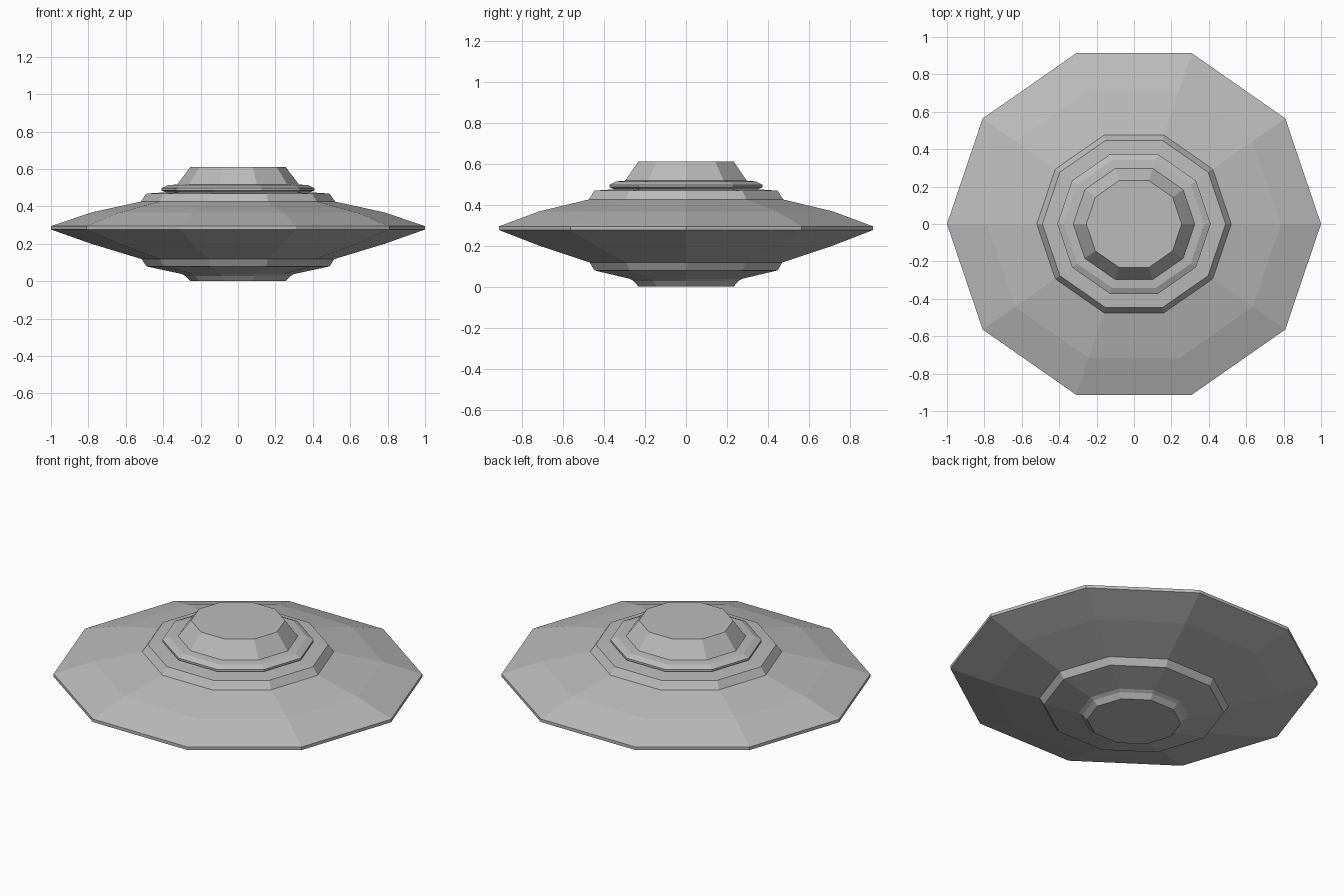
import bpy, bmesh
from math import cos, sin, tau

SIDES = 10
DEPTH = 0.96  # the plan is slightly shallower front to back

cube = bpy.data.objects.get("Cube")
if cube:
    bpy.data.objects.remove(cube, do_unlink=True)

grey = bpy.data.materials.new("metal grey")
grey.use_nodes = True
colour = (0.5, 0.5, 0.5, 1)
grey.diffuse_color = colour
grey.node_tree.nodes["Principled BSDF"].inputs["Base Color"].default_value = colour


def turned(name, profile, cap=None):
    """Ten-sided shell from (radius, height) points listed top to bottom."""
    bm = bmesh.new()
    rings = [[bm.verts.new((r * cos(tau * i / SIDES), r * DEPTH * sin(tau * i / SIDES), z))
              for i in range(SIDES)] for r, z in profile]
    for upper, lower in zip(rings, rings[1:]):
        for i in range(SIDES):
            j = (i + 1) % SIDES
            bm.faces.new((upper[i], lower[i], lower[j], upper[j]))
    if cap == "top":
        bm.faces.new(rings[0])
    elif cap == "bottom":
        bm.faces.new(rings[-1][::-1])
    mesh = bpy.data.meshes.new(name)
    bm.to_mesh(mesh)
    bm.free()
    mesh.materials.append(grey)
    obj = bpy.data.objects.new(name, mesh)
    bpy.context.collection.objects.link(obj)
    return obj


# Flat-topped cabin
turned("cabin", [(0.255, 0.61), (0.325, 0.517)], cap="top")

# Rounded lip around the cabin
turned("cabin_lip", [(0.325, 0.517), (0.375, 0.513), (0.41, 0.497),
                     (0.41, 0.485), (0.385, 0.475)])

# Raised step on the upper hull
turned("upper_step", [(0.385, 0.475), (0.49, 0.468), (0.52, 0.425)])

# Main disc: upper skin, rim and lower skin
turned("disc_top", [(0.52, 0.425), (0.785, 0.367), (1.0, 0.294)])
turned("disc_rim", [(1.0, 0.294), (1.0, 0.276)])
turned("disc_bottom", [(1.0, 0.276), (0.785, 0.2), (0.515, 0.118)])

# Lower step and base
turned("lower_step", [(0.515, 0.118), (0.49, 0.079), (0.3, 0.038)])
turned("base", [(0.3, 0.038), (0.28, 0.027), (0.255, 0.0)], cap="bottom")
